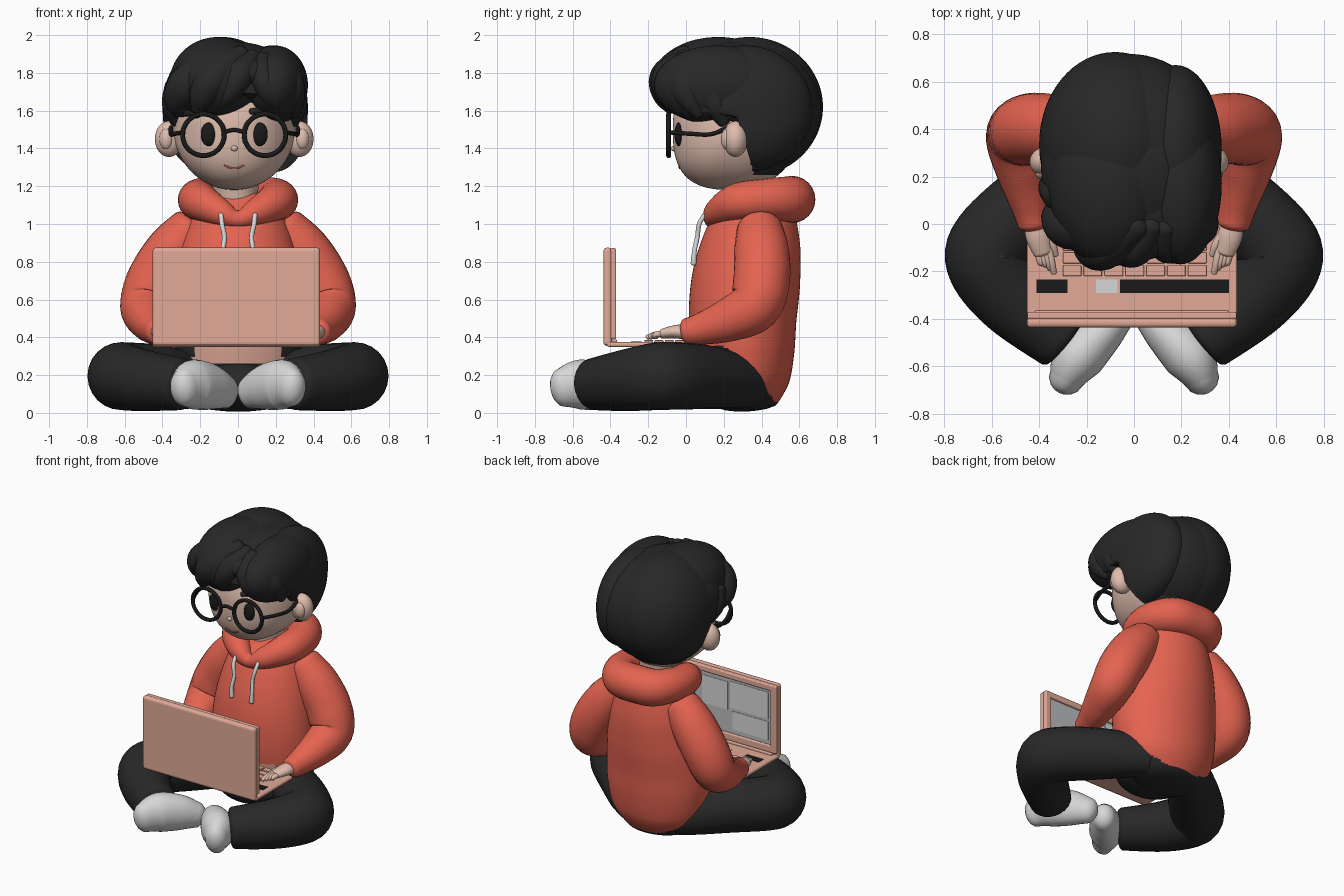
import bpy, bmesh
from math import sin, cos, pi, sqrt, radians
from mathutils import Vector

if "Cube" in bpy.data.objects:
    bpy.data.objects.remove(bpy.data.objects["Cube"])


def material(name, r, g, b):
    m = bpy.data.materials.new(name)
    m.use_nodes = True
    m.diffuse_color = (r, g, b, 1)
    m.node_tree.nodes["Principled BSDF"].inputs["Base Color"].default_value = (r, g, b, 1)
    return m


RED = material("coral_red", .78, .125, .08)
BLACK = material("soft_black", .021, .021, .021)
INK = material("ink_black", .01, .01, .01)
SKIN = material("skin", .74, .51, .42)
PEACH = material("peach", .75, .4, .31)
WHITE = material("off_white", .68, .68, .68)
GREY = material("screen_grey", .5, .51, .52)
LIP = material("lip_brown", .45, .12, .08)


def finish(bm, name, mat, smooth=True):
    bmesh.ops.recalc_face_normals(bm, faces=bm.faces)
    me = bpy.data.meshes.new(name)
    bm.to_mesh(me)
    bm.free()
    me.materials.append(mat)
    for p in me.polygons:
        p.use_smooth = smooth
    ob = bpy.data.objects.new(name, me)
    bpy.context.collection.objects.link(ob)
    return ob


def ball(name, centre, radii, mat, rule=None, seg=40):
    bm = bmesh.new()
    bmesh.ops.create_uvsphere(bm, u_segments=seg, v_segments=seg * 3 // 4, radius=1)
    for v in bm.verts:
        v.co = Vector(c + r * q for c, r, q in zip(centre, radii, v.co))
        if rule:
            v.co = rule(v.co)
    return finish(bm, name, mat)


def box(name, lo, hi, mat, bevel=.0):
    bm = bmesh.new()
    bmesh.ops.create_cube(bm, size=1)
    for v in bm.verts:
        v.co = Vector(a + (b - a) * (q + .5) for a, b, q in zip(lo, hi, v.co))
    ob = finish(bm, name, mat, False)
    if bevel:
        mod = ob.modifiers.new("round_edges", "BEVEL")
        mod.width, mod.segments = bevel, 3
    return ob


def tube(name, pts, mat, up=(0, 0, 1), loop=False, seg=24, steps=7, cap=.6):
    """Round loft through points (x, y, z, radius[, second radius])."""
    P = [Vector((*p[:4], p[-1])) for p in pts]
    n = len(P)
    get = (lambda i: P[i % n]) if loop else (lambda i: P[max(0, min(n - 1, i))])
    path = []
    for i in range(n if loop else n - 1):
        a, b, c, d = (get(i + k) for k in (-1, 0, 1, 2))
        for k in range(steps):
            t = k / steps
            path.append((b * 2 + (c - a) * t + (a * 2 - b * 5 + c * 4 - d) * t * t
                         + (b * 3 - a - c * 3 + d) * t ** 3) * .5)
    if not loop:
        path.append(P[-1])
    m, rings = len(path), []
    for i, q in enumerate(path):
        nxt = path[(i + 1) % m] if loop else path[min(i + 1, m - 1)]
        prv = path[i - 1] if loop else path[max(i - 1, 0)]
        t = (Vector(nxt[:3]) - Vector(prv[:3])).normalized()
        rings.append((Vector(q[:3]), t, max(q[3], .004), max(q[4], .004)))
    if not loop:
        def ends(ring, s):
            c, t, ra, rb = ring
            return [(c + t * s * cap * min(ra, rb) * sin(radians(a)), t,
                     ra * cos(radians(a)), rb * cos(radians(a))) for a in (25, 50, 70, 84)]
        rings = ends(rings[0], -1)[::-1] + rings + ends(rings[-1], 1)
    bm, loops = bmesh.new(), []
    for c, t, ra, rb in rings:
        side = t.cross(Vector(up)).normalized()
        nor = side.cross(t)
        loops.append([bm.verts.new(c + side * ra * cos(2 * pi * k / seg) + nor * rb * sin(2 * pi * k / seg))
                      for k in range(seg)])
    pairs = list(zip(loops, loops[1:])) + ([(loops[-1], loops[0])] if loop else [])
    for A, B in pairs:
        for k in range(seg):
            j = (k + 1) % seg
            bm.faces.new((A[k], A[j], B[j], B[k]))
    if not loop:
        bm.faces.new(loops[0])
        bm.faces.new(loops[-1])
    return finish(bm, name, mat)


def mirrored(pts, s, dx=0):
    return [(s * p[0] + dx, *p[1:]) for p in pts]


SIDES = ((1, "left"), (-1, "right"))

# Hoodie body: trousers show below a sloping hem, with a peach patch at the front
torso = tube("hoodie_body", [(0, .32, .05, .23, .17), (0, .315, .16, .32, .235), (0, .305, .32, .36, .27),
                             (0, .3, .5, .365, .285), (0, .318, .7, .345, .287), (0, .35, .9, .3, .26),
                             (0, .375, 1.05, .24, .21), (0, .38, 1.14, .18, .15)],
             RED, up=(0, 1, 0), seg=64, steps=12, cap=.25)
torso.data.materials.append(PEACH)
torso.data.materials.append(BLACK)
for p in torso.data.polygons:
    c = p.center
    if c.y < .15 and .26 < c.z < .37 and abs(c.x) < .24:
        p.material_index = 1
    elif c.z < min(.36, .36 - (c.y - .2) * 1.1):
        p.material_index = 2

# Hood lying round the neck
half = [(.09, .165, 1.06, .072), (.195, .27, 1.115, .1), (.205, .42, 1.13, .11), (.13, .54, 1.13, .122)]
tube("hood", [(0, .14, 1.025, .045)] + half + [(0, .56, 1.13, .125)] + mirrored(half[::-1], -1),
     RED, loop=True)
ball("shirt_collar", (0, .27, 1.0), (.13, .13, .1), WHITE)
tube("neck", [(0, .36, 1.0, .12), (-.01, .34, 1.12, .115), (-.02, .33, 1.32, .14)], SKIN, up=(0, 1, 0))

for s, side in SIDES:
    # Arms and hands
    tube(side + "_sleeve", mirrored([(.24, .39, .98, .12), (.34, .4, .86, .145), (.44, .4, .7, .15),
                                     (.485, .36, .565, .14), (.465, .22, .49, .115), (.435, .08, .445, .085),
                                     (.42, .0, .43, .07)], s), RED, cap=.4)
    tube(side + "_palm", mirrored([(.42, .03, .425, .045), (.405, -.05, .43, .052, .036),
                                   (.385, -.12, .42, .04, .027)], s), SKIN)
    for i in range(4):
        x = .36 + .015 * i
        tube(f"{side}_finger_{i + 1}", mirrored([(x + .002, -.1, .42, .018), (x - .012, -.16, .415, .016),
                                                 (x - .022, -.205 + .016 * i, .4, .013)], s), SKIN, seg=12)
    tube(side + "_thumb", mirrored([(.38, -.04, .425, .025), (.345, -.09, .42, .018),
                                    (.33, -.13, .405, .013)], s), SKIN, seg=12)
    # Crossed legs and shoes
    tube(side + "_trouser_leg", mirrored([(.15, .355, .135, .115), (.25, .27, .165, .145), (.42, .1, .19, .17),
                                          (.59, -.07, .195, .178), (.61, -.17, .192, .178), (.5, -.32, .172, .163),
                                          (.3, -.485, .152, .138)], s), BLACK, cap=.25)
    tube(side + "_shoe", mirrored([(.07, -.385, .11, .075, .09), (.14, -.46, .135, .095, .12),
                                   (.235, -.56, .15, .11, .132), (.285, -.65, .135, .075, .105)], s), WHITE, cap=.9)
    # Hood cords
    tube(side + "_cord", mirrored([(.09, .1, 1.05, .013), (.085, .07, 1.0, .013), (.072, .06, .93, .013),
                                   (.08, .045, .86, .013), (.078, .04, .79, .016)], s), WHITE, up=(0, 1, 0), seg=10)
ball("trouser_seat", (0, .2, .155), (.26, .24, .135), BLACK)

# Head with a full jaw; the nape behind the ears is covered in hair
HX, HY, HZ = -.02, .27, 1.52
HR = (.325, .34, .34)


def jaw(co):
    x, y, z = ((a - c) / r for a, c, r in zip(co, (HX, HY, HZ), HR))
    if y < 0 and z < 0:
        f = sqrt(x * x + (abs(y) ** 3 + abs(z) ** 3) ** (2 / 3))
        co = Vector((HX + x / f * HR[0], HY + y / f * HR[1], HZ + z / f * HR[2]))
    return co


def on_face(dx, z, out=0):
    power = 3 if z < HZ else 2
    w = (1 - (dx / HR[0]) ** 2) ** (power / 2) - (abs(z - HZ) / HR[2]) ** power
    return HX + dx, HY - HR[1] * w ** (1 / power) - out, z


head = ball("head", (HX, HY, HZ), HR, SKIN, jaw, seg=96)
head.data.materials.append(BLACK)
for p in head.data.polygons:
    c = p.center
    if c.z > 1.26 and c.y > .31 + (1.57 - c.z) * .15:
        p.material_index = 1
ball("nose", on_face(0, 1.4), (.018, .014, .015), SKIN, seg=16)
tube("mouth", [(*on_face(dx, 1.295 + dx * dx * 6), .005) for dx in (-.05, -.025, 0, .025, .05)], LIP, seg=8)
for s, side in SIDES:
    ball(side + "_ear", (HX + s * .345, .262, 1.45), (.075, .065, .095), SKIN)
    ball(side + "_ear_fold", (HX + s * .36, .215, 1.45), (.036, .03, .055), SKIN, seg=20)
    ball(side + "_eye", on_face(s * .135, 1.475), (.042, .022, .062), INK, seg=24)
    tube(side + "_eyebrow", [(*on_face(s * a, z, .006), .017) for a, z in ((.2, 1.575), (.145, 1.6), (.09, 1.595))],
         BLACK, seg=10)
    # Glasses
    rim = [(HX + s * .163 + .11 * cos(a * pi / 8), -.092, 1.472 + .11 * sin(a * pi / 8), .013)
           for a in range(16)]
    tube(side + "_glasses_rim", rim, INK, up=(0, 1, 0), loop=True, seg=12, steps=3)
    tube(side + "_glasses_arm", mirrored([(.268, -.09, 1.485, .012), (.315, .02, 1.478, .012),
                                          (.335, .13, 1.475, .012), (.335, .22, 1.51, .012)], s, HX), INK, seg=10)
tube("glasses_bridge", [(HX - .058, -.092, 1.485, .011), (HX, -.095, 1.498, .011),
                        (HX + .058, -.092, 1.485, .011)], INK, seg=10)


# Hair: shells trimmed behind the ears, front masses either side of a parting, then locks
def trim(co):
    if co.z < 1.57:
        co.x = HX + (co.x - HX) * (1 + (1.57 - co.z) * .25)
        co.y = max(co.y, .27 + (1.57 - co.z) * .3)
    return co


def hairline(co):
    co.z = max(co.z, 1.7 - .4 * (co.y + .15))
    return co


ball("hair_under_shell", (HX, .335, 1.605), (.372, .382, .355), BLACK, trim, 64)
ball("hair_shell_right", (-.08, .335, 1.62), (.32, .39, .37), BLACK, trim, 64)
ball("hair_shell_left", (.175, .31, 1.61), (.195, .36, .335), BLACK, trim, 64)
ball("hair_crown", (HX, .24, 1.68), (.372, .38, .285), BLACK, hairline, 64)
ball("hair_front_right", (-.105, .17, 1.755), (.255, .35, .235), BLACK, None, 48)
ball("hair_front_left", (.195, .17, 1.735), (.175, .34, .21), BLACK, None, 48)
ball("hair_front_middle", (-.01, .18, 1.795), (.32, .34, .135), BLACK, None, 48)
locks = {
    "inner_right": [(.08, .0, 1.88, .05), (.01, -.1, 1.79, .075), (-.05, -.11, 1.69, .06), (-.085, -.09, 1.625, .022)],
    "middle_right": [(.02, .0, 1.89, .06), (-.12, -.1, 1.78, .09), (-.185, -.1, 1.68, .075), (-.22, -.08, 1.605, .03)],
    "outer_right": [(-.08, .03, 1.87, .07), (-.25, -.01, 1.76, .1), (-.315, .03, 1.66, .08), (-.32, .07, 1.59, .035)],
    "temple_right": [(-.31, .13, 1.72, .08), (-.335, .16, 1.63, .068), (-.325, .2, 1.54, .035)],
    "inner_left": [(.13, 0, 1.86, .06), (.13, -.09, 1.78, .065), (.17, -.1, 1.69, .06), (.2, -.08, 1.62, .025)],
    "outer_left": [(.2, .05, 1.84, .08), (.265, -.01, 1.74, .085), (.285, .03, 1.65, .068), (.295, .07, 1.58, .03)],
    "temple_left": [(.28, .13, 1.72, .08), (.3, .16, 1.63, .066), (.29, .2, 1.54, .035)],
}
for key, pts in locks.items():
    tube("hair_lock_" + key, pts, BLACK, up=(0, 1, 0))

# Laptop
box("laptop_base", (-.452, -.42, .35), (.435, -.0, .375), PEACH, .01)
box("laptop_lid", (-.452, -.437, .355), (.435, -.392, .875), PEACH, .018)
box("laptop_hinge", (-.42, -.4, .365), (.4, -.365, .39), PEACH, .008)
for name, lo, hi in (("top", (-.45, .83), (.433, .872)), ("bottom", (-.45, .39), (.433, .44)),
                     ("right", (-.45, .39), (-.405, .872)), ("left", (.385, .39), (.433, .872))):
    box("screen_frame_" + name, (lo[0], -.4, lo[1]), (hi[0], -.37, hi[1]), PEACH, .008)
box("screen", (-.41, -.394, .435), (.39, -.386, .835), GREY)
for i, (x0, x1, z0, z1) in enumerate(((-.38, -.08, .62, .81), (-.06, .14, .6, .8), (-.38, -.1, .47, .6))):
    box(f"screen_window_{i + 1}", (x0, -.388, z0), (x1, -.383, z1), WHITE)
for name, x0, x1, mat in (("right", -.41, -.28, INK), ("middle", -.16, -.07, WHITE), ("left", -.06, .4, INK)):
    box("deck_strip_" + name, (x0, -.29, .372), (x1, -.235, .378), mat)
for row in range(4):
    for col in range(7):
        x, y = -.3 + col * .088, -.22 + row * .054
        box(f"key_{row + 1}_{col + 1}", (x, y, .373), (x + .078, y + .046, .386), PEACH, .004)
